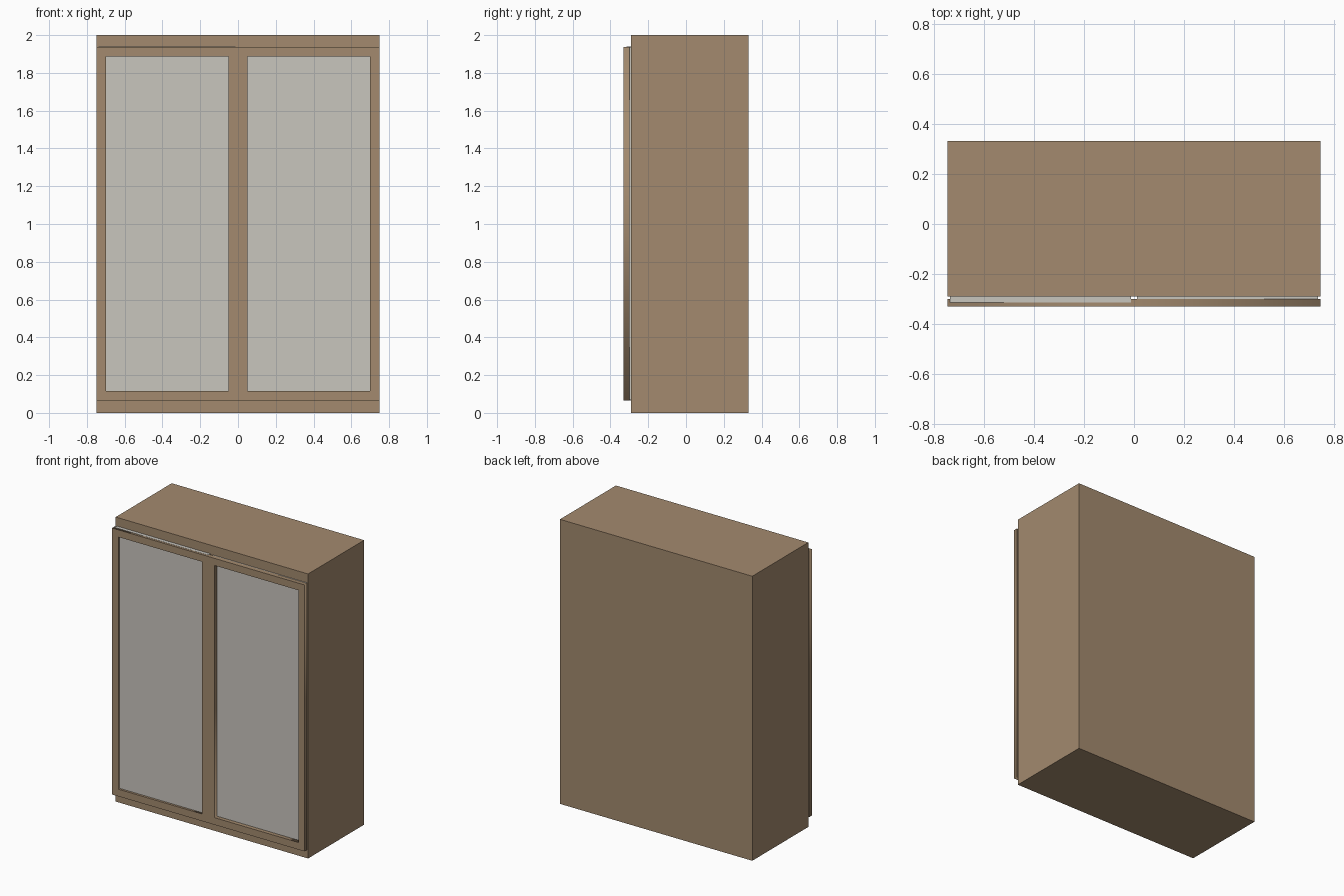
import bpy
import math

if "Cube" in bpy.data.objects:
    bpy.data.objects.remove(bpy.data.objects["Cube"])


def material(name, rgb):
    m = bpy.data.materials.new(name)
    m.diffuse_color = (*rgb, 1)
    m.use_nodes = True
    m.node_tree.nodes["Principled BSDF"].inputs["Base Color"].default_value = m.diffuse_color
    return m


wood = material("brown wood", (0.366, 0.254, 0.156))
panel_grey = material("warm grey panel", (0.584, 0.562, 0.515))


def box(name, x, y, z, mat):
    """Box from its (min, max) range on each axis."""
    bpy.ops.mesh.primitive_cube_add(
        size=1, location=[(a + b) / 2 for a, b in (x, y, z)])
    ob = bpy.context.object
    ob.name = name
    ob.scale = [b - a for a, b in (x, y, z)]
    bpy.ops.object.transform_apply(location=False, rotation=False, scale=True)
    ob.data.materials.append(mat)
    return ob


def pierced_plate(name, rects, y, mat):
    """Upright plate: first rectangle is the outline, the rest are openings."""
    cu = bpy.data.curves.new(name, 'CURVE')
    cu.dimensions = '2D'
    cu.fill_mode = 'BOTH'
    cu.extrude = (y[1] - y[0]) / 2
    for x0, x1, z0, z1 in rects:
        sp = cu.splines.new('POLY')
        sp.points.add(3)
        sp.use_cyclic_u = True
        for p, (px, pz) in zip(sp.points, ((x0, z0), (x1, z0), (x1, z1), (x0, z1))):
            p.co = (px, pz, 0, 1)
    cu.materials.append(mat)
    ob = bpy.data.objects.new(name, cu)
    ob.location.y = sum(y) / 2
    ob.rotation_euler.x = math.pi / 2
    bpy.context.collection.objects.link(ob)
    bpy.ops.object.select_all(action='DESELECT')
    ob.select_set(True)
    bpy.context.view_layer.objects.active = ob
    bpy.ops.object.convert(target='MESH')
    return ob


# Cabinet carcass
box("cabinet_body", (-0.748, 0.748), (-0.29, 0.332), (0, 2), wood)

# Door frame with two openings, standing just clear of the body
pierced_plate("door_frame",
              [(-0.748, 0.748, 0.065, 1.938),
               (-0.70, -0.05, 0.115, 1.888),
               (0.05, 0.70, 0.115, 1.888)],
              (-0.33, -0.30), wood)

# Sliding door panels: the left one sits further forward than the right
box("left_door_panel", (-0.738, -0.012), (-0.314, -0.29), (0.066, 1.939), panel_grey)
box("right_door_panel", (0.012, 0.738), (-0.302, -0.29), (0.068, 1.936), panel_grey)
